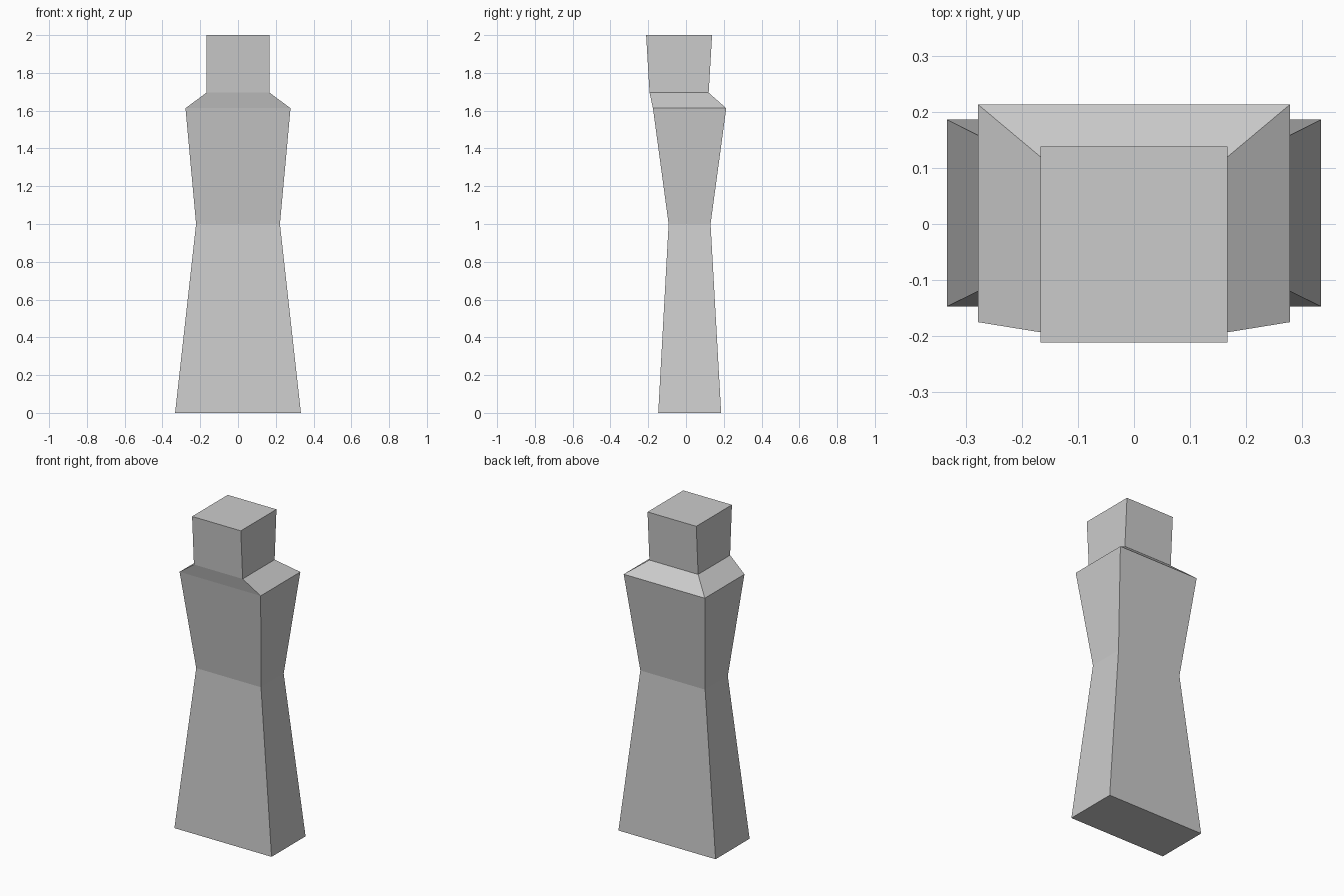
import bpy, bmesh

if "Cube" in bpy.data.objects:
    bpy.data.objects.remove(bpy.data.objects["Cube"])

# Rectangular sections from the ground up: half width, front y, back y, height
SECTIONS = [
    (0.333, -0.147, 0.186, 0.0),    # base
    (0.222, -0.092, 0.130, 1.0),    # waist
    (0.278, -0.175, 0.213, 1.613),  # shoulders
    (0.167, -0.193, 0.120, 1.695),  # neck
    (0.167, -0.211, 0.138, 2.0),    # crown
]


def loft(name, sections):
    bm = bmesh.new()
    rings = [[bm.verts.new(p) for p in
              ((-w, y0, z), (w, y0, z), (w, y1, z), (-w, y1, z))]
             for w, y0, y1, z in sections]
    for low, high in zip(rings, rings[1:]):
        for i in range(4):
            j = (i + 1) % 4
            bm.faces.new((low[i], low[j], high[j], high[i]))
    bm.faces.new(rings[0][::-1])
    bm.faces.new(rings[-1])
    mesh = bpy.data.meshes.new(name)
    bm.to_mesh(mesh)
    bm.free()
    obj = bpy.data.objects.new(name, mesh)
    bpy.context.collection.objects.link(obj)
    return obj


# One continuous flat-faced figure with a block head
loft("figure_body", SECTIONS)
